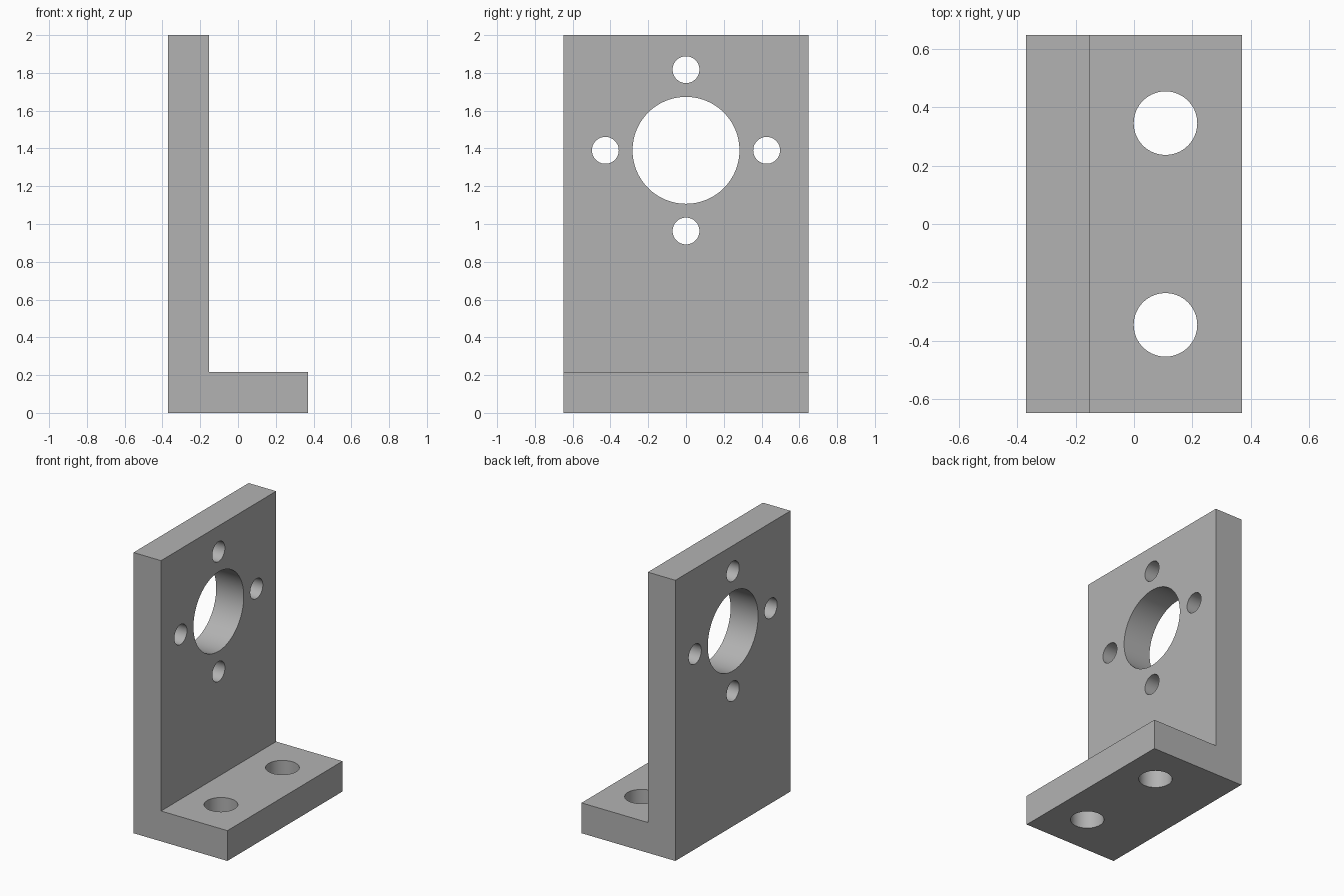
import bpy
import bmesh
from math import radians, sin, cos, pi
from mathutils import Matrix

old = bpy.data.objects.get("Cube")
if old:
    bpy.data.objects.remove(old, do_unlink=True)

HALF_X, HALF_Y, HEIGHT = 0.37, 0.648, 2.0
WALL_X, FOOT_Z = -0.153, 0.216

grey = bpy.data.materials.new("plain grey")
grey.use_nodes = True
colour = (0.448, 0.448, 0.448, 1)
grey.diffuse_color = colour
grey.node_tree.nodes["Principled BSDF"].inputs["Base Color"].default_value = colour


def add_object(name, bm):
    bmesh.ops.recalc_face_normals(bm, faces=bm.faces)
    mesh = bpy.data.meshes.new(name)
    bm.to_mesh(mesh)
    bm.free()
    mesh.materials.append(grey)
    obj = bpy.data.objects.new(name, mesh)
    bpy.context.collection.objects.link(obj)
    return obj


# L-shaped bracket body, extruded across its width
profile = [(-HALF_X, 0), (HALF_X, 0), (HALF_X, FOOT_Z),
           (WALL_X, FOOT_Z), (WALL_X, HEIGHT), (-HALF_X, HEIGHT)]
bm = bmesh.new()
face = bm.faces.new([bm.verts.new((x, -HALF_Y, z)) for x, z in profile])
side = bmesh.ops.extrude_face_region(bm, geom=[face])
moved = [v for v in side["geom"] if isinstance(v, bmesh.types.BMVert)]
bmesh.ops.translate(bm, verts=moved, vec=(0, 2 * HALF_Y, 0))
bracket = add_object("angle_bracket", bm)

# Hole cutters: centre bore, four bolt holes around it, two foot holes
bm = bmesh.new()


def add_drill(location, radius, along_x):
    turn = Matrix.Rotation(radians(90), 4, "Y") if along_x else Matrix()
    bmesh.ops.create_cone(bm, cap_ends=True, segments=96, radius1=radius,
                          radius2=radius, depth=0.5,
                          matrix=Matrix.Translation(location) @ turn)


wall_mid = (WALL_X - HALF_X) / 2
bore_z, bolt_ring = 1.39, 0.427
add_drill((wall_mid, 0, bore_z), 0.283, True)
for i in range(4):
    a = i * pi / 2
    add_drill((wall_mid, bolt_ring * cos(a), bore_z + bolt_ring * sin(a)), 0.071, True)
for s in (-1, 1):
    add_drill((0.108, s * 0.346, FOOT_Z / 2), 0.109, False)
cutter = add_object("hole_cutter", bm)
cutter.hide_render = True

# Cut the holes, then discard the cutter
bpy.ops.object.select_all(action="DESELECT")
bpy.context.view_layer.objects.active = bracket
bracket.select_set(True)
cut = bracket.modifiers.new("holes", "BOOLEAN")
cut.operation = "DIFFERENCE"
cut.solver = "EXACT"
cut.object = cutter
bpy.ops.object.modifier_apply(modifier=cut.name)
bpy.data.objects.remove(cutter, do_unlink=True)

# Smooth bores with crisp rims and corners
bpy.ops.object.shade_smooth_by_angle(angle=radians(30))
